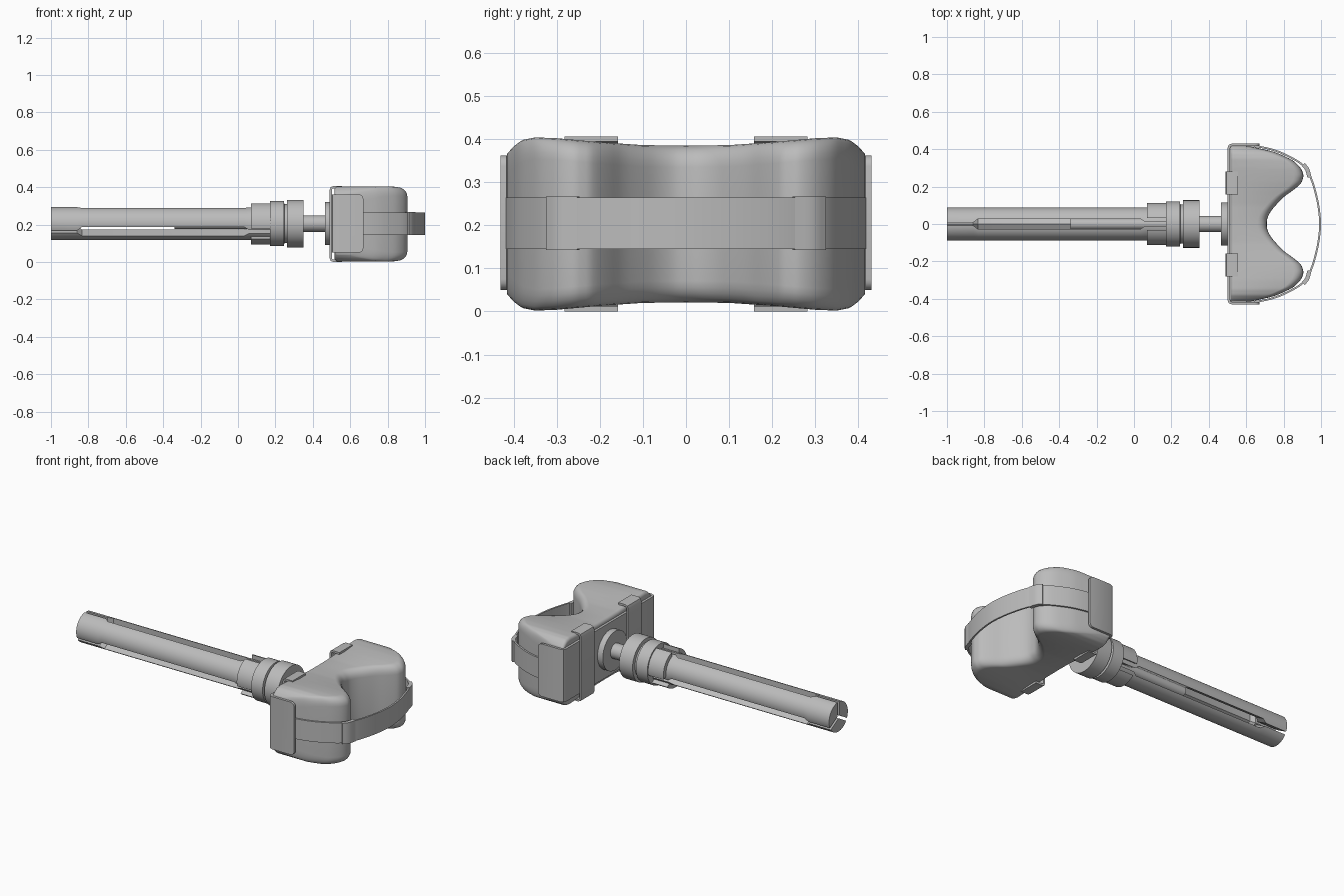
import bpy, bmesh, math
from mathutils import Vector

if "Cube" in bpy.data.objects:
    bpy.data.objects.remove(bpy.data.objects["Cube"])

AXIS_Z = 0.205
grey = bpy.data.materials.new("plain grey")
grey.use_nodes = True
grey.diffuse_color = (0.5, 0.5, 0.5, 1)
grey.node_tree.nodes["Principled BSDF"].inputs["Base Color"].default_value = (0.5, 0.5, 0.5, 1)


def finish(name, bm, angle=35):
    bmesh.ops.recalc_face_normals(bm, faces=bm.faces)
    mesh = bpy.data.meshes.new(name)
    bm.to_mesh(mesh)
    bm.free()
    mesh.materials.append(grey)
    obj = bpy.data.objects.new(name, mesh)
    bpy.context.collection.objects.link(obj)
    bpy.ops.object.select_all(action='DESELECT')
    obj.select_set(True)
    bpy.context.view_layer.objects.active = obj
    bpy.ops.object.shade_smooth_by_angle(angle=math.radians(angle))
    return obj


def loft(sections):
    """Closed rings of equal size joined in order and capped."""
    bm = bmesh.new()
    rings = [[bm.verts.new(p) for p in ring] for ring in sections]
    n = len(rings[0])
    for a, b in zip(rings, rings[1:]):
        for i in range(n):
            j = (i + 1) % n
            bm.faces.new((a[i], a[j], b[j], b[i]))
    bm.faces.new(rings[0])
    bm.faces.new(rings[-1])
    return bm


def smooth_path(pts, steps=4):
    """Catmull-Rom spline through 2D points."""
    v = [Vector(p) for p in pts]
    v = [v[0] * 2 - v[1]] + v + [v[-1] * 2 - v[-2]]
    out = []
    for a, b, c, d in zip(v, v[1:], v[2:], v[3:]):
        for k in range(steps):
            t = k / steps
            out.append((b * 2 + (c - a) * t + (a * 2 - b * 5 + c * 4 - d) * t ** 2
                        + (b * 3 - a - c * 3 + d) * t ** 3) / 2)
    return out + [v[-2]]


def ribbon(path, lo, hi, thick, upright=False):
    """Band of given thickness along a 2D path; upright bands run in xz."""
    sections = []
    for i, p in enumerate(path):
        p = Vector(p)
        t = Vector(path[min(i + 1, len(path) - 1)]) - Vector(path[max(i - 1, 0)])
        n = Vector((t.y, -t.x)).normalized() * thick / 2
        ring = [(p - n, lo), (p + n, lo), (p + n, hi), (p - n, hi)]
        sections.append([(q.x, w, q.y) if upright else (q.x, q.y, w) for q, w in ring])
    return loft(sections)


def turned(name, profile, sides=48):
    """Solid turned about the rod axis from (x, radius) pairs."""
    ang = [math.tau * i / sides for i in range(sides)]
    finish(name, loft([[(x, r * math.cos(a), AXIS_Z + r * math.sin(a)) for a in ang]
                       for x, r in profile]))


def prongs(name, stations):
    """Three sectors parted by slots; stations are (x, radius, slot width)."""
    for k in range(3):
        mid = math.radians(30 + 120 * k)
        sections = []
        for x, r, w in stations:
            apex = w / 2 / math.sin(math.pi / 3)
            span = math.pi / 3 - math.asin(w / 2 / r)
            ring = [(apex, mid)] + [(r, mid + span * (i / 8 - 1)) for i in range(17)]
            sections.append([(x, d * math.cos(a), AXIS_Z + d * math.sin(a)) for d, a in ring])
        finish(f"{name}_{k + 1}", loft(sections))


# Slotted rod with its core
prongs("rod_prong", [(-1, 0.088, 0.016), (-0.86, 0.088, 0.016), (-0.835, 0.088, 0.053),
                     (0.035, 0.088, 0.053), (0.06, 0.088, 0.02), (0.17, 0.088, 0.02)])
turned("rod_core", [(-0.34, 0.03), (0.2, 0.03)])

# Segmented collar, twin discs, shaft and flange
prongs("collar_segment", [(0.07, 0.112, 0.065), (0.172, 0.112, 0.065)])
turned("inner_disc", [(0.17, 0.12), (0.245, 0.12), (0.248, 0.104), (0.27, 0.104)])
turned("outer_disc", [(0.262, 0.127), (0.35, 0.127)])
turned("shaft", [(0.34, 0.044), (0.48, 0.044)])
turned("flange", [(0.465, 0.115), (0.502, 0.115)])

# Two-lobed cushion, lofted across its width
half = [(0, 0.71), (0.03, 0.713), (0.065, 0.73), (0.1, 0.758), (0.145, 0.802), (0.18, 0.85),
        (0.215, 0.89), (0.24, 0.902), (0.265, 0.905), (0.3, 0.89), (0.335, 0.855),
        (0.36, 0.81), (0.385, 0.75), (0.4, 0.69), (0.415, 0.62)]
heights = [(0, 0.182), (0.1, 0.183), (0.2, 0.19), (0.3, 0.199), (0.35, 0.201),
           (0.38, 0.195), (0.4, 0.18), (0.415, 0.163)]


def half_height(y):
    for (a, ha), (b, hb) in zip(heights, heights[1:]):
        if y <= b:
            return ha + (hb - ha) * (y - a) / (b - a)
    return heights[-1][1]


outline = smooth_path([(-y, x) for y, x in reversed(half[1:])] + half, 3)
sections = []
for y, front in outline:
    h = half_height(abs(y))
    ring = []
    for cx, cz, r, start in ((front, h, 0.05, 0), (0.515, h, 0.02, 90),
                             (0.515, -h, 0.02, 180), (front, -h, 0.05, 270)):
        sx, sz = (-1 if cx == front else 1), (-1 if cz > 0 else 1)
        for i in range(6):
            a = math.radians(start + 18 * i)
            ring.append((cx + sx * r + r * math.cos(a), y,
                         0.203 + cz + sz * r + r * math.sin(a)))
    sections.append(ring)
finish("cushion", loft(sections), 50)

# Wrap-around bracket with rounded arm corners
arm = [(0.67, 0.424), (0.525, 0.424), (0.511, 0.418), (0.507, 0.405)]
bm = ribbon(arm + [(x, -y) for x, y in reversed(arm)], 0.05, 0.362, 0.014)
tips = [e for e in bm.edges if all(v.co.x > 0.66 for v in e.verts)
        and abs(e.verts[0].co.z - e.verts[1].co.z) < 0.01]
bmesh.ops.bevel(bm, geom=tips, offset=0.025, segments=4, affect='EDGES', profile=0.5)
finish("bracket", bm)

# Clips gripping the cushion over the bracket
clip = [(0.555, 0.4), (0.51, 0.4), (0.5, 0.396), (0.496, 0.385)]
clip += [(x, 0.406 - z) for x, z in reversed(clip)]
for side, y in (("left", 0.22), ("right", -0.22)):
    finish(f"clip_{side}", ribbon(clip, y - 0.062, y + 0.062, 0.012, True))

# Strap bowed across the front
strap = [(0.6, 0.42), (0.68, 0.411), (0.76, 0.391), (0.83, 0.36), (0.89, 0.325),
         (0.925, 0.287), (0.948, 0.24), (0.97, 0.17), (0.987, 0.09)]
strap = smooth_path(strap + [(0.995, 0)] + [(x, -y) for x, y in reversed(strap)])
finish("strap", ribbon(strap, 0.145, 0.265, 0.01))

# Strap buckles resting on the lobes
for name, s in (("back_buckle", 1), ("front_buckle", -1)):
    path = smooth_path([(0.905, 0.318 * s), (0.926, 0.292 * s), (0.938, 0.25 * s)])
    finish(name, ribbon(path, 0.143, 0.267, 0.022))
